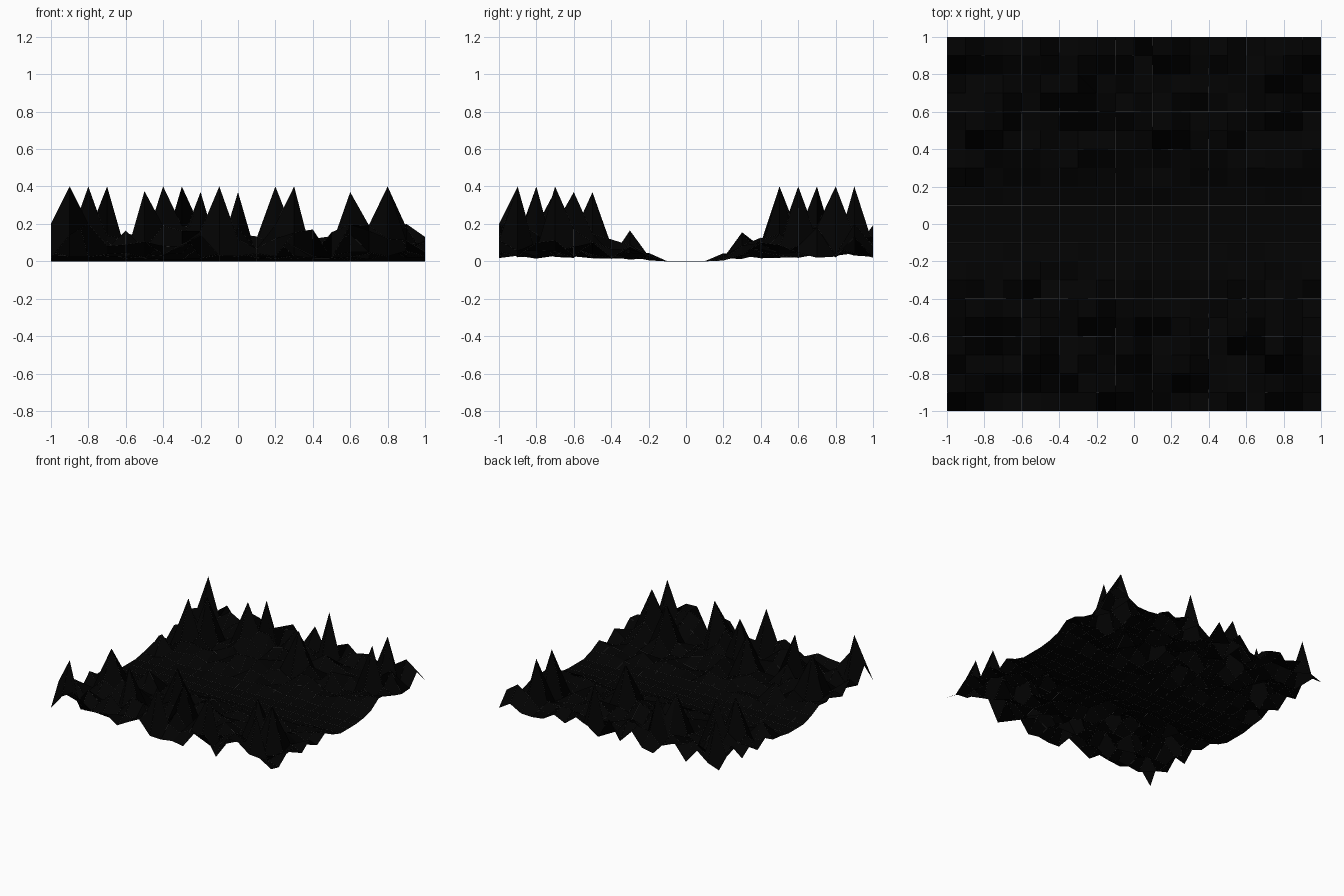
import bpy, bmesh, random

if "Cube" in bpy.data.objects:
    bpy.data.objects.remove(bpy.data.objects["Cube"])

random.seed(11)
N = 20  # cells per side, 0.1 unit each


def material(name, shade):
    m = bpy.data.materials.new(name)
    m.diffuse_color = (shade, shade, shade, 1)
    m.use_nodes = True
    m.node_tree.nodes["Principled BSDF"].inputs["Base Color"].default_value = m.diffuse_color
    return m


# Sharp summits as (column, row): height, in tenths of a unit
peaks = {(-9, -9): .4, (-8, -5): .37, (-5, -7): .375, (-1, -9): .4, (0, -7): .37,
         (-2, -5): .37, (3, -8): .4, (8, -9): .4, (8, -7): .4, (6, -6): .37,
         (-9, 9): .4, (-8, 5): .4, (-7, 6): .4, (-4, 7): .4, (-3, 8): .4,
         (2, 5): .4, (2, 9): .4, (8, 6): .4, (8, 8): .4, (10, 9): .13, (9, 9): .2,
         # rim bumps
         (-10, -9): .2, (-9, -10): .14, (-8, -10): .2, (-2, -10): .14, (4, -10): .17,
         (9, 10): .08, (3, 10): .13, (-2, 10): .155, (-6, 10): .15, (-10, 6): .09,
         (10, -8): .1, (10, -5): .1, (10, 4): .1,
         # rim dips
         (-10, -10): .02, (10, -10): .05, (10, 10): .02, (-10, 10): .04,
         (-10, 7): .025, (10, -6): .03, (10, -4): .02, (-1, -10): .03, (-1, 10): .04,
         # foothills
         (-9, 3): .155, (-6, -3): .165}

# Upper limit of ordinary ground by distance from the valley, and for low columns
row_limit = [0, 0, .045, .09, .13, .155, .18, .2, .2, .2, .2]
low_columns = {1: .155, 4: .12, 5: .155, 10: .13}


def height(i, j):
    roll = .1 + .9 * random.random() ** 1.4
    if (i, j) in peaks:
        return peaks[i, j]
    return roll * min(row_limit[abs(j)], low_columns.get(i, .21))


# Terrain: a square grid with a flat valley along x and jagged sides
bm = bmesh.new()
bmesh.ops.create_grid(bm, x_segments=N, y_segments=N, size=1)
for v in sorted(bm.verts, key=lambda v: (round(v.co.y * 10), round(v.co.x * 10))):
    v.co.z = height(round(v.co.x * 10), round(v.co.y * 10))
mesh = bpy.data.meshes.new("terrain")
bm.to_mesh(mesh)
bm.free()
terrain = bpy.data.objects.new("terrain", mesh)
bpy.context.collection.objects.link(terrain)
mesh.materials.append(material("black_ground", .0005))

# Hairline grid following the cell edges
lines = bpy.data.objects.new("grid_lines", mesh.copy())
bpy.context.collection.objects.link(lines)
lines.data.materials.clear()
lines.data.materials.append(material("line_grey", .25))
wire = lines.modifiers.new("wire", 'WIREFRAME')
wire.thickness = .0012
wire.use_even_offset = False
